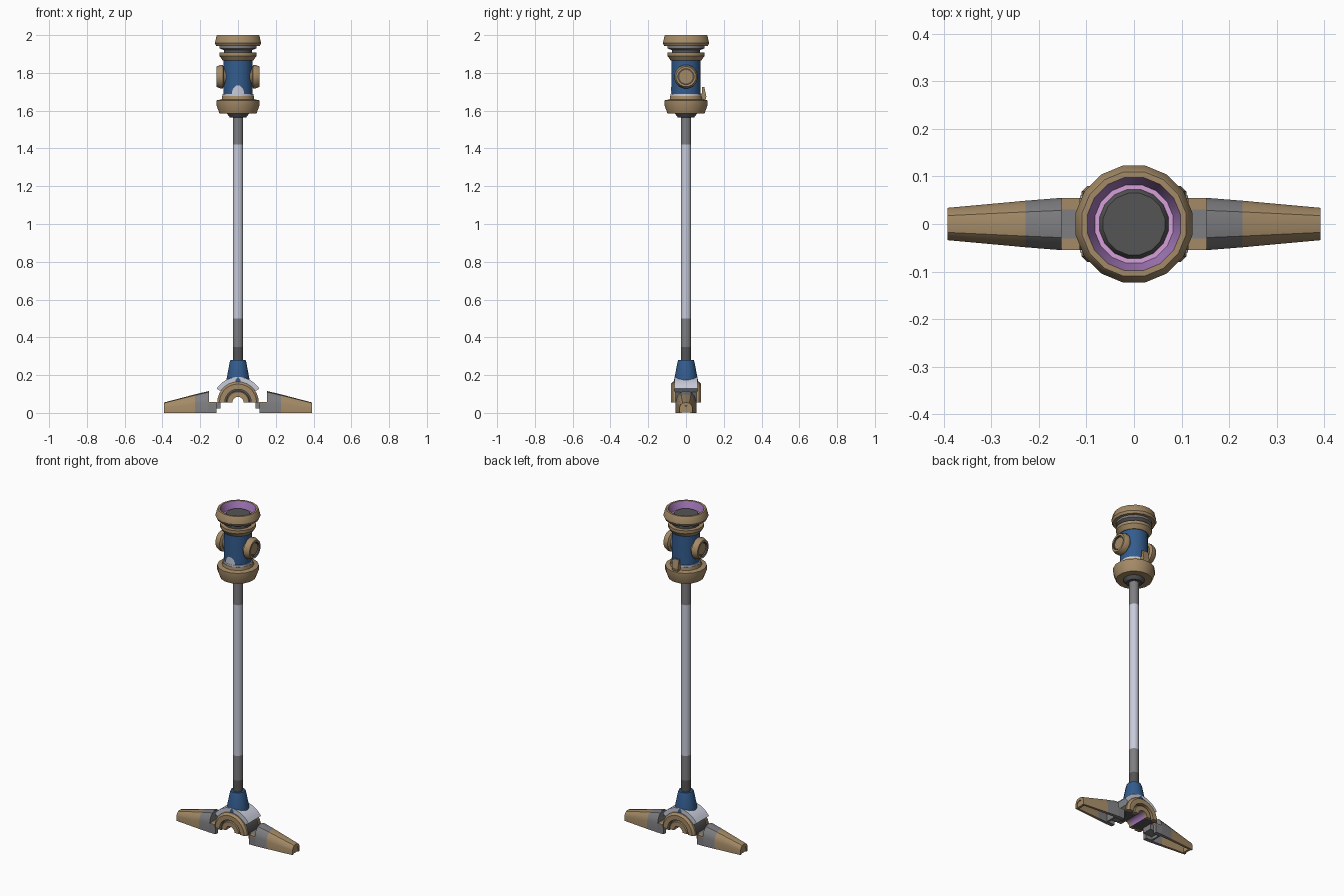
import bpy, bmesh, math
from mathutils import Matrix, Vector

if "Cube" in bpy.data.objects:
    bpy.data.objects.remove(bpy.data.objects["Cube"], do_unlink=True)


def material(name, r, g, b):
    m = bpy.data.materials.new(name)
    m.use_nodes = True
    m.diffuse_color = (r, g, b, 1)
    m.node_tree.nodes["Principled BSDF"].inputs["Base Color"].default_value = (r, g, b, 1)
    return m


TAN = material("tan", 0.37, 0.255, 0.135)
BLUE = material("blue", 0.033, 0.107, 0.27)
GREY = material("grey", 0.21, 0.21, 0.22)
DARK = material("dark grey", 0.09, 0.09, 0.09)
PALE = material("pale silver", 0.58, 0.6, 0.7)
PURPLE = material("purple", 0.37, 0.19, 0.49)
LILAC = material("lilac", 0.66, 0.35, 0.7)


def finish(name, bm, mats, smooth=True):
    bmesh.ops.remove_doubles(bm, verts=bm.verts, dist=1e-5)
    bmesh.ops.recalc_face_normals(bm, faces=bm.faces)
    me = bpy.data.meshes.new(name)
    bm.to_mesh(me)
    bm.free()
    for m in mats:
        me.materials.append(m)
    ob = bpy.data.objects.new(name, me)
    bpy.context.collection.objects.link(ob)
    if smooth:
        bpy.ops.object.select_all(action="DESELECT")
        ob.select_set(True)
        bpy.context.view_layer.objects.active = ob
        bpy.ops.object.shade_smooth_by_angle(angle=math.radians(32))
    return ob


def loft(name, rings, mats, pick=lambda f, i: 0, closed=True, caps=False, smooth=True):
    """Skin rings of points; pick(face, ring index) chooses the material."""
    bm = bmesh.new()
    rows = [[bm.verts.new(p) for p in r] for r in rings]
    n = len(rows[0])
    for i, (a, b) in enumerate(zip(rows, rows[1:])):
        for j in range(n if closed else n - 1):
            k = (j + 1) % n
            f = bm.faces.new((a[j], a[k], b[k], b[j]))
            f.material_index = pick(f, i)
    if caps:
        for i, r in ((0, rows[0]), (len(rows) - 2, rows[-1])):
            f = bm.faces.new(r)
            f.material_index = pick(f, i)
    return finish(name, bm, mats, smooth)


def lathe(name, profile, mats, index=None, sides=16, matrix=Matrix()):
    """Turn (radius, height) points about z; index gives a material per band."""
    angles = [2 * math.pi * (j + 0.5) / sides for j in range(sides)]
    rings = [[matrix @ Vector((r * math.cos(a), r * math.sin(a), h)) for a in angles]
             for r, h in profile]
    return loft(name, rings, mats, lambda f, i: index[i] if index else 0)


def arch(name, r0, r1, y0, y1, mat, a0=0, a1=180, bevel=0.0, z=0.055, steps=14):
    """Curved bar around the y axis; bevel trims the outer edge on the y1 side."""
    rings = []
    for j in range(steps + 1):
        a = math.radians(a0 + (a1 - a0) * j / steps)
        section = [(r0, y0), (r1, y0), (r1, y1 - math.copysign(bevel, y1)),
                   (r1 - bevel, y1), (r0, y1)]
        rings.append([(r * math.cos(a), y, z + r * math.sin(a)) for r, y in section])
    return loft(name, rings, [mat], caps=True)


def prism(name, outline, x0, x1, mat):
    """Extrude a (y, z) outline along x."""
    return loft(name, [[(x, y, z) for y, z in outline] for x in (x0, x1)],
                [mat], caps=True, smooth=False)


def box(name, x0, x1, y0, y1, z0, z1, mat):
    return prism(name, [(y0, z0), (y1, z0), (y1, z1), (y0, z1)], x0, x1, mat)


# Pole with its colour bands
lathe("pole", [(0, 0.27), (0.028, 0.27), (0.028, 0.35), (0.028, 0.5),
               (0.028, 1.42), (0.028, 1.58), (0, 1.58)],
      [DARK, GREY, PALE], [0, 0, 1, 2, 1, 1], sides=12)

# Lower collar of the head
lathe("lower_collar", [(0, 1.565), (0.045, 1.565), (0.06, 1.585), (0.1, 1.585),
                       (0.115, 1.625), (0.115, 1.655), (0.088, 1.66), (0.085, 1.678),
                       (0.083, 1.678), (0.083, 1.688), (0, 1.688)],
      [TAN, DARK, PALE], [1, 1, 0, 0, 0, 0, 0, 0, 2, 2])

# Blue barrel, upper ring and neck
lathe("barrel", [(0, 1.68), (0.078, 1.68), (0.078, 1.88), (0, 1.88)], [BLUE])
lathe("upper_ring", [(0.07, 1.865), (0.082, 1.865), (0.1, 1.89), (0.1, 1.908),
                     (0.075, 1.908)], [TAN])
lathe("neck", [(0.076, 1.9), (0.076, 1.92), (0.1, 1.93), (0.1, 1.947)],
      [DARK, GREY], [0, 1, 1])

# Flared cup with its coloured inside and raised disc
lathe("cup", [(0.075, 1.943), (0.118, 1.943), (0.125, 1.957), (0.116, 1.995),
              (0.112, 2.0), (0.1, 2.0), (0.084, 1.957), (0.073, 1.957)],
      [TAN, PURPLE, LILAC], [0, 0, 0, 0, 0, 1, 2])
lathe("cup_disc", [(0.076, 1.945), (0.074, 1.957), (0.066, 1.968), (0, 1.968)], [DARK])

# Round side knobs
for side, s in (("left", 1), ("right", -1)):
    lathe(side + "_knob", [(0.045, 0.05), (0.048, 0.073), (0.063, 0.08), (0.063, 0.095),
                           (0.054, 0.115), (0.042, 0.115), (0.042, 0.104),
                           (0.036, 0.104), (0.036, 0.109), (0, 0.109)],
          [TAN, DARK], [0, 0, 0, 0, 0, 1, 1, 0, 0],
          matrix=Matrix.Translation((0, 0, 1.78)) @ Matrix.Rotation(s * math.pi / 2, 4, "Y"))

# Back lever
prism("back_lever", [(0.07, 1.655), (0.103, 1.655), (0.108, 1.675), (0.097, 1.725),
                     (0.086, 1.725), (0.086, 1.69), (0.07, 1.69)], -0.02, 0.02, TAN)

# Pale fan marking wrapped on the front of the barrel
widths = [(0.033, 1.685), (0.032, 1.7), (0.025, 1.718), (0.011, 1.732)]
loft("front_marking",
     [[(w * t, -math.sqrt(0.0805 ** 2 - (w * t) ** 2), z) for t in (-1, -0.5, 0, 0.5, 1)]
      for w, z in widths], [PALE], closed=False)

# Blue socket above the foot joint
lathe("socket", [(0, 0.28), (0.041, 0.28), (0.045, 0.268), (0.063, 0.175),
                 (0.063, 0.15), (0, 0.15)], [BLUE], sides=14)

# Foot joint: pale saddle, core and stepped half discs
arch("saddle", 0.1, 0.135, -0.06, 0.06, PALE, 33, 147)
arch("joint_core", 0.034, 0.101, -0.06, 0.06, DARK)
arch("joint_liner", 0.03, 0.034, -0.058, 0.058, PURPLE)
for side, s in (("front", -1), ("back", 1)):
    arch(side + "_joint_ring", 0.07, 0.11, s * 0.055, s * 0.08, TAN, bevel=0.012)
    arch(side + "_joint_hub", 0.03, 0.062, s * 0.055, s * 0.076, TAN, bevel=0.005)


# Feet: hollow arched toes with a grey root
def toe_section(x, w, h):
    arc = [(-1, 0), (-1, 0.5), (-0.86, 0.76), (-0.52, 0.95), (0, 1),
           (0.52, 0.95), (0.86, 0.76), (1, 0.5), (1, 0)]
    outer = [(x, w * a, h * b) for a, b in arc]
    inner = [(x, w * a * 0.66, h * b * 0.7) for a, b in reversed(arc)]
    return outer + inner


stations = [(0.153, 0.055, 0.116), (0.228, 0.049, 0.098), (0.392, 0.034, 0.055)]
for side, s in (("left", 1), ("right", -1)):
    loft(side + "_toe", [toe_section(s * x, w, h) for x, w, h in stations],
         [GREY, TAN], lambda f, i: i, caps=True)
    box(side + "_toe_tip", s * 0.375, s * 0.388, -0.025, 0.025, 0.002, 0.036, TAN)
    box(side + "_toe_root", s * 0.155, s * 0.165, -0.037, 0.037, 0.004, 0.078, GREY)
    # Hinge between toe and joint
    box(side + "_hinge", s * 0.092, s * 0.16, -0.031, 0.031, 0.022, 0.056, GREY)
    for end, t in (("front", -1), ("back", 1)):
        box(side + "_" + end + "_cheek", s * 0.113, s * 0.156,
            t * 0.031, t * 0.055, 0, 0.05, GREY)
        box(side + "_" + end + "_cheek_cap", s * 0.113, s * 0.156,
            t * 0.031, t * 0.055, 0.05, 0.057, TAN)
